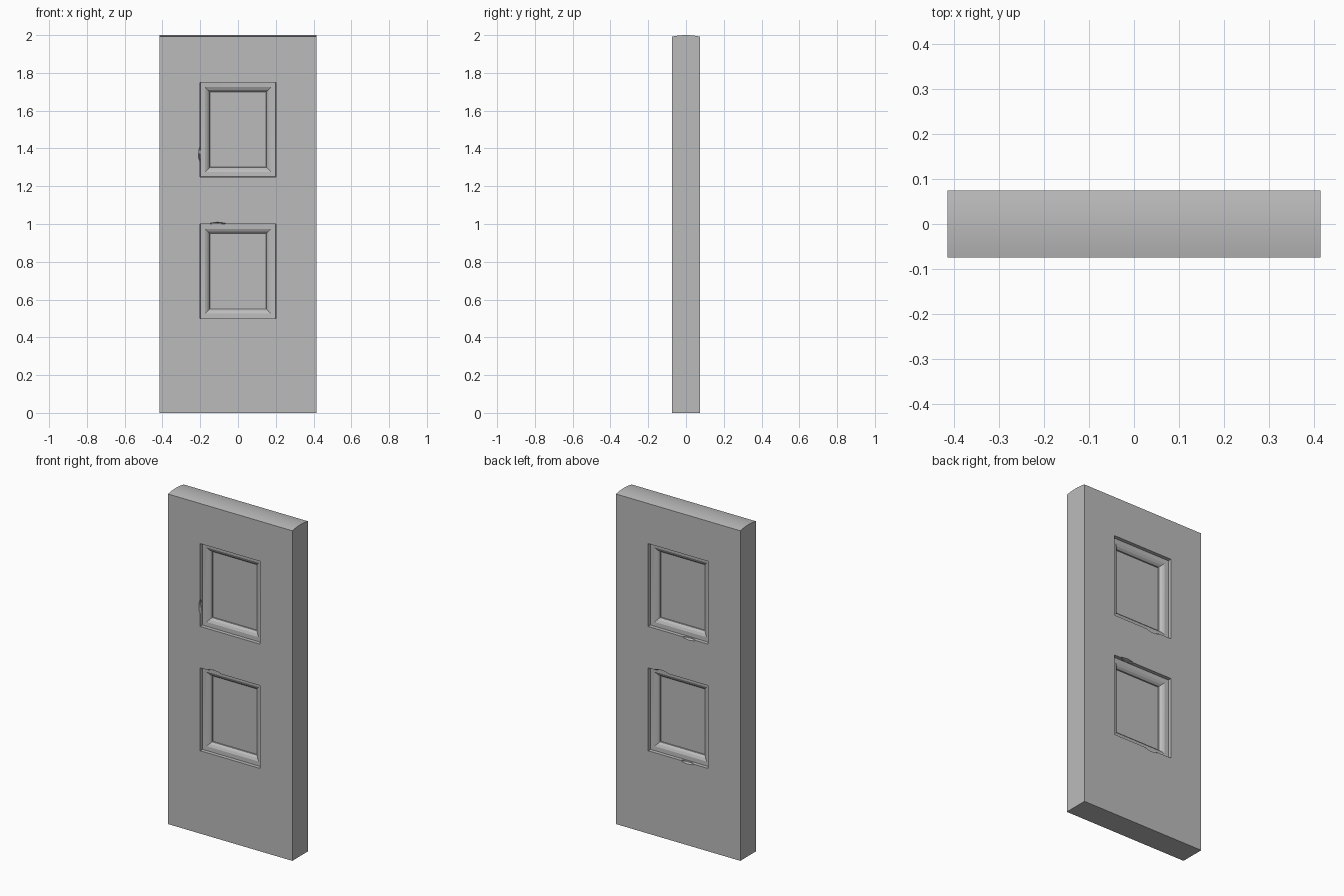
import bpy, bmesh
from mathutils import Vector

W, D, H = 0.415, 0.075, 2.0       # half width, half depth, height
CROWN = 0.008                     # gentle rise of the top

default = bpy.data.objects.get("Cube")
if default:
    bpy.data.objects.remove(default)

grey = bpy.data.materials.new("plain grey")
grey.use_nodes = True
colour = (0.5, 0.5, 0.5, 1)
grey.diffuse_color = colour
grey.node_tree.nodes["Principled BSDF"].inputs["Base Color"].default_value = colour


def make_object(name, bm):
    mesh = bpy.data.meshes.new(name)
    bm.to_mesh(mesh)
    bm.free()
    obj = bpy.data.objects.new(name, mesh)
    bpy.context.collection.objects.link(obj)
    mesh.materials.append(grey)
    return obj


# Slab, sliced along the borders of the panels
bm = bmesh.new()
bmesh.ops.create_cube(bm, size=1)
for v in bm.verts:
    v.co = Vector((v.co.x * 2 * W, v.co.y * 2 * D, (v.co.z + 0.5) * (H - CROWN)))


def slice_at(axis, value):
    normal = Vector((0, 0, 0))
    normal[axis] = 1
    bmesh.ops.bisect_plane(bm, geom=bm.verts[:] + bm.edges[:] + bm.faces[:],
                           plane_co=normal * value, plane_no=normal)


for x in (-0.2, 0.2):
    slice_at(0, x)
for z in (0.5, 1.0, 1.25, 1.75):
    slice_at(2, z)

# Crowned top
for i in range(-3, 4):
    slice_at(1, i * D / 4)
for v in bm.verts:
    if v.co.z > H - CROWN - 0.001:
        v.co.z += CROWN * (1 - (v.co.y / D) ** 2)

# Sunken panels with a stepped moulding, front and back
panels = []
for f in bm.faces:
    c = f.calc_center_median()
    if abs(f.normal.y) > 0.9 and abs(c.x) < 0.1 and min(abs(c.z - 0.75), abs(c.z - 1.5)) < 0.05:
        panels.append(f)
moulding = [(0, 0.022), (0.025, 0.002), (0.014, 0.007), (0.011, 0.012), (0, 0.008)]
for inset, sink in moulding:
    bmesh.ops.inset_individual(bm, faces=panels, thickness=max(inset, 0.0003),
                               depth=-sink, use_even_offset=True)
bmesh.ops.recalc_face_normals(bm, faces=bm.faces[:])
slab = make_object("panelled_slab", bm)

# Small chips worn into the moulding edges: centre and half sizes
chips = [
    ((-0.2, -D, 1.37), (0.010, 0.02, 0.045)),
    ((-0.11, -D, 1.0), (0.05, 0.02, 0.010)),
    ((0.143, -0.047, 0.74), (0.008, 0.008, 0.04)),
    ((-0.07, D, 1.25), (0.05, 0.02, 0.010)),
    ((-0.06, D, 0.5), (0.05, 0.02, 0.010)),
    ((0.11, D, 1.0), (0.05, 0.02, 0.010)),
    ((0.143, 0.047, 1.53), (0.008, 0.008, 0.04)),
]
bpy.context.view_layer.objects.active = slab
for centre, size in chips:
    bm = bmesh.new()
    bmesh.ops.create_icosphere(bm, subdivisions=1, radius=1)
    for v in bm.verts:
        v.co = Vector([c + s * p for c, s, p in zip(centre, size, v.co)])
    cutter = make_object("chip_cutter", bm)
    cutter.hide_render = True
    mod = slab.modifiers.new("chip", 'BOOLEAN')
    mod.operation = 'DIFFERENCE'
    mod.solver = 'EXACT'
    mod.object = cutter
    bpy.ops.object.modifier_apply(modifier=mod.name)
    bpy.data.objects.remove(cutter)

# Smooth the crown while keeping the moulding crisp
bpy.ops.object.select_all(action='DESELECT')
slab.select_set(True)
bpy.ops.object.shade_smooth_by_angle(angle=0.35)
